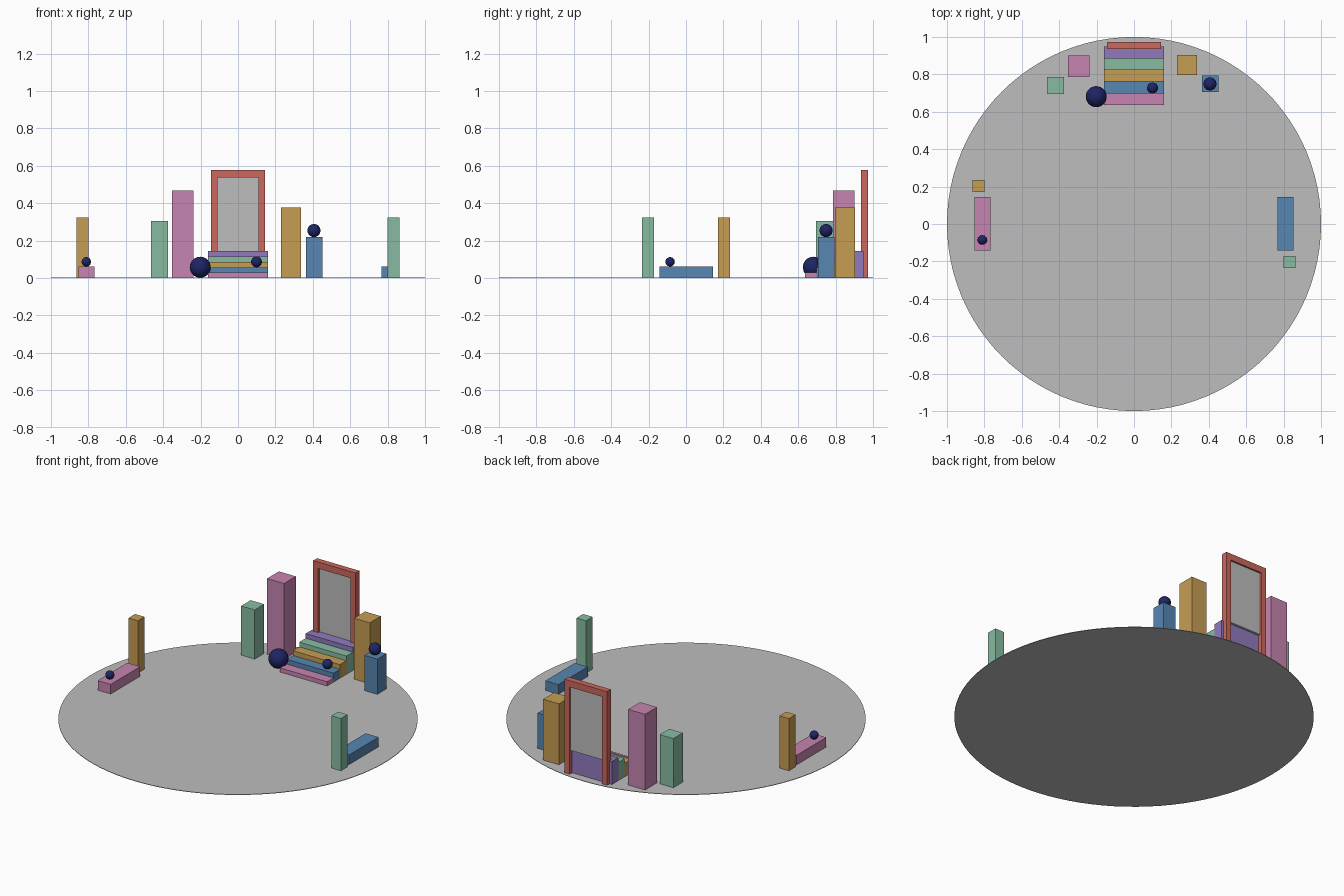
import bpy
import bmesh

if "Cube" in bpy.data.objects:
    bpy.data.objects.remove(bpy.data.objects["Cube"])


def make_material(name, rgb):
    m = bpy.data.materials.new(name)
    m.diffuse_color = (*rgb, 1.0)
    m.use_nodes = True
    m.node_tree.nodes["Principled BSDF"].inputs["Base Color"].default_value = m.diffuse_color
    return m


MATS = {name: make_material(name, rgb) for name, rgb in {
    "grey": (0.51, 0.51, 0.51),
    "pink": (0.57, 0.235, 0.44),
    "green": (0.25, 0.50, 0.365),
    "gold": (0.565, 0.34, 0.088),
    "blue": (0.097, 0.238, 0.44),
    "purple": (0.285, 0.195, 0.51),
    "red": (0.597, 0.138, 0.112),
    "navy": (0.013, 0.018, 0.13),
}.items()}


def finish(name, bm, color, smooth=False):
    mesh = bpy.data.meshes.new(name)
    for f in bm.faces:
        f.smooth = smooth
    bm.to_mesh(mesh)
    bm.free()
    mesh.materials.append(MATS[color])
    ob = bpy.data.objects.new(name, mesh)
    bpy.context.collection.objects.link(ob)
    return ob


def box(name, color, x, y, width, depth, top, bottom=0.002):
    """Block centred on x, y, standing from bottom to top."""
    bm = bmesh.new()
    bmesh.ops.create_cube(bm, size=1)
    bmesh.ops.scale(bm, vec=(width, depth, top - bottom), verts=bm.verts)
    bmesh.ops.translate(bm, vec=(x, y, (top + bottom) / 2), verts=bm.verts)
    return finish(name, bm, color)


def ball(name, x, y, rest, radius):
    """Smooth ball resting on the height given."""
    bm = bmesh.new()
    bmesh.ops.create_uvsphere(bm, u_segments=32, v_segments=16, radius=radius)
    bmesh.ops.translate(bm, vec=(x, y, rest + radius), verts=bm.verts)
    return finish(name, bm, "navy", smooth=True)


# Round floor
bm = bmesh.new()
bmesh.ops.create_cone(bm, cap_ends=True, segments=96, radius1=1, radius2=1, depth=0.003)
bmesh.ops.translate(bm, vec=(0, 0, 0.0015), verts=bm.verts)
finish("floor", bm, "grey")

# Staircase: every step is a full block down to the floor
STEP_DEPTH, RISE, FRONT = 0.0624, 0.0288, 0.636
for i, color in enumerate(("pink", "blue", "gold", "green", "purple")):
    box(f"step_{i + 1}", color, 0, FRONT + STEP_DEPTH * (i + 0.5), 0.32, STEP_DEPTH, RISE * (i + 1))

# Door frame: one outline with legs and lintel, extruded in depth
bm = bmesh.new()
outline = [(-0.144, 0.002), (-0.144, 0.578), (0.144, 0.578), (0.144, 0.002),
           (0.11, 0.002), (0.11, 0.538), (-0.11, 0.538), (-0.11, 0.002)]
face = bm.faces.new([bm.verts.new((x, 0.935, z)) for x, z in outline])
new = bmesh.ops.extrude_face_region(bm, geom=[face])["geom"]
bmesh.ops.translate(bm, vec=(0, 0.037, 0), verts=[g for g in new if isinstance(g, bmesh.types.BMVert)])
bmesh.ops.recalc_face_normals(bm, faces=bm.faces)
finish("door_frame", bm, "red")
box("door_panel", "grey", 0, 0.954, 0.222, 0.015, 0.54, 0.145)

# Square pillars flanking the stairs
box("left_tall_pillar", "pink", -0.296, 0.844, 0.115, 0.115, 0.468)
box("left_short_pillar", "green", -0.419, 0.741, 0.092, 0.092, 0.305)
box("right_tall_pillar", "gold", 0.284, 0.85, 0.107, 0.107, 0.377)
box("right_short_pillar", "blue", 0.408, 0.75, 0.088, 0.088, 0.219)

# Side benches, each with a slim post at one end
for side, sign, bench_color, post_color in (("left", -1, "pink", "gold"), ("right", 1, "blue", "green")):
    box(f"{side}_bench", bench_color, sign * 0.81, 0.002, 0.088, 0.286, 0.062)
    box(f"{side}_post", post_color, sign * 0.832, -sign * 0.203, 0.064, 0.064, 0.324)

# Balls
ball("floor_ball", -0.202, 0.681, 0.002, 0.056)
ball("step_ball", 0.099, 0.727, 2 * RISE, 0.029)
ball("pillar_ball", 0.406, 0.749, 0.219, 0.035)
ball("bench_ball", -0.811, -0.085, 0.062, 0.025)
